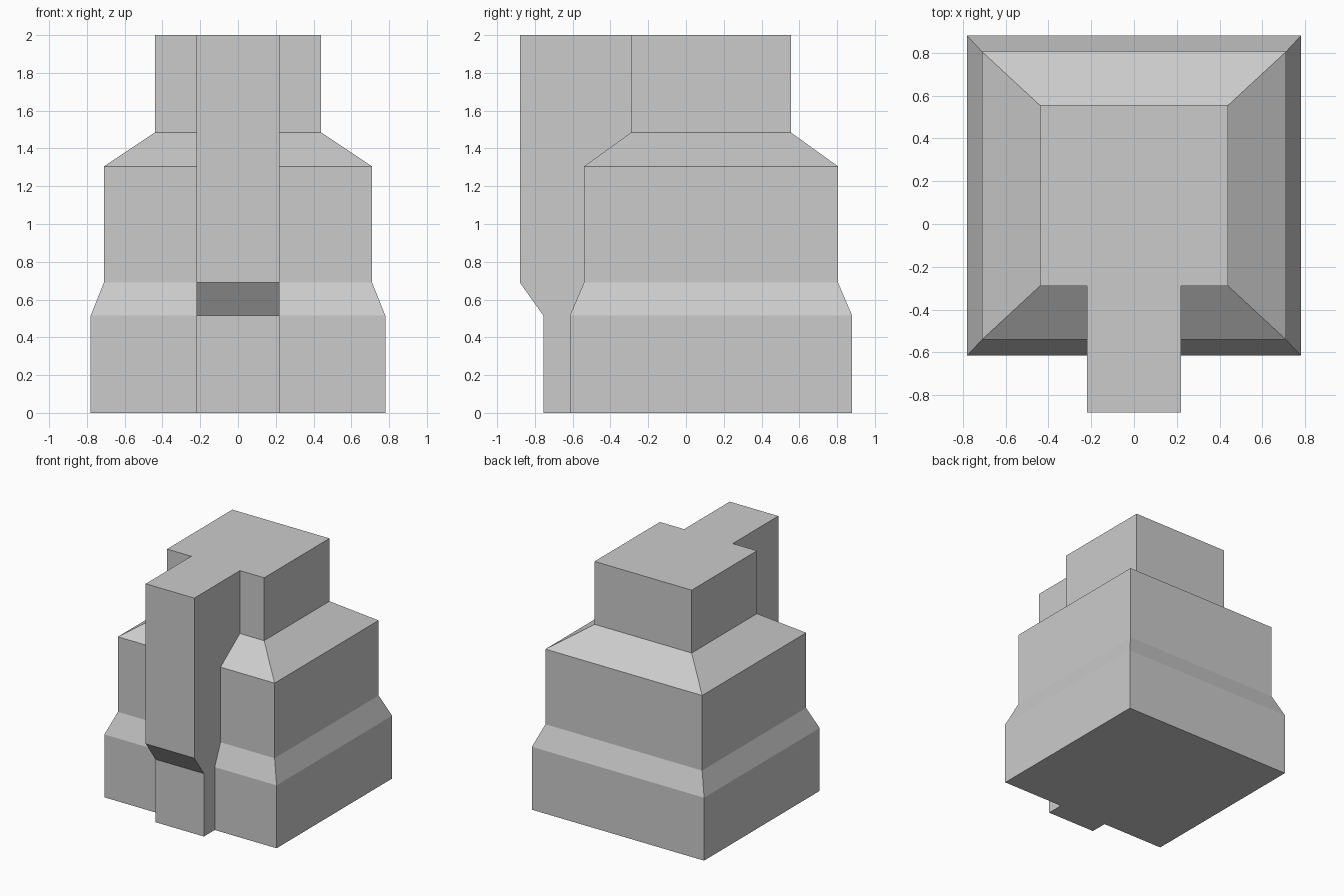
import bpy
import bmesh

cube = bpy.data.objects.get("Cube")
if cube:
    bpy.data.objects.remove(cube, do_unlink=True)

grey = bpy.data.materials.new("plain grey")
grey.use_nodes = True
colour = (0.6, 0.6, 0.6, 1.0)
grey.diffuse_color = colour
grey.node_tree.nodes["Principled BSDF"].inputs["Base Color"].default_value = colour


def loft(name, rings):
    """Closed solid through a list of rings with equal point counts."""
    bm = bmesh.new()
    loops = [[bm.verts.new(p) for p in ring] for ring in rings]
    for a, b in zip(loops, loops[1:]):
        n = len(a)
        for i in range(n):
            j = (i + 1) % n
            bm.faces.new((a[i], a[j], b[j], b[i]))
    bm.faces.new(loops[0][::-1])
    bm.faces.new(loops[-1])
    bmesh.ops.recalc_face_normals(bm, faces=bm.faces)
    mesh = bpy.data.meshes.new(name)
    bm.to_mesh(mesh)
    bm.free()
    mesh.materials.append(grey)
    obj = bpy.data.objects.new(name, mesh)
    bpy.context.collection.objects.link(obj)
    return obj


# Stepped rectangular body: height, half width, front y, back y
levels = [
    (0.00, 0.78, -0.615, 0.88),
    (0.515, 0.78, -0.615, 0.88),
    (0.69, 0.71, -0.54, 0.805),
    (1.305, 0.71, -0.54, 0.805),
    (1.485, 0.44, -0.29, 0.555),
    (2.00, 0.44, -0.29, 0.555),
]
body = loft("stepped_body", [
    [(-w, f, z), (w, f, z), (w, b, z), (-w, b, z)] for z, w, f, b in levels
])

# Front pier: side profile (y, z) extruded across x
pier_profile = [(0.0, 0.0), (-0.755, 0.0), (-0.755, 0.515),
                (-0.88, 0.69), (-0.88, 2.0), (0.0, 2.0)]
pier = loft("front_pier", [
    [(x, y, z) for y, z in pier_profile] for x in (-0.22, 0.22)
])
pier.hide_render = True

# Join the pier to the body as one clean solid
join = body.modifiers.new("join_pier", 'BOOLEAN')
join.operation = 'UNION'
join.solver = 'EXACT'
join.object = pier
bpy.context.view_layer.objects.active = body
bpy.ops.object.modifier_apply(modifier=join.name)
bpy.data.objects.remove(pier, do_unlink=True)

# Merge flush top and bottom faces
bm = bmesh.new()
bm.from_mesh(body.data)
bmesh.ops.dissolve_limit(bm, angle_limit=0.01, verts=bm.verts, edges=bm.edges)
bm.to_mesh(body.data)
bm.free()
